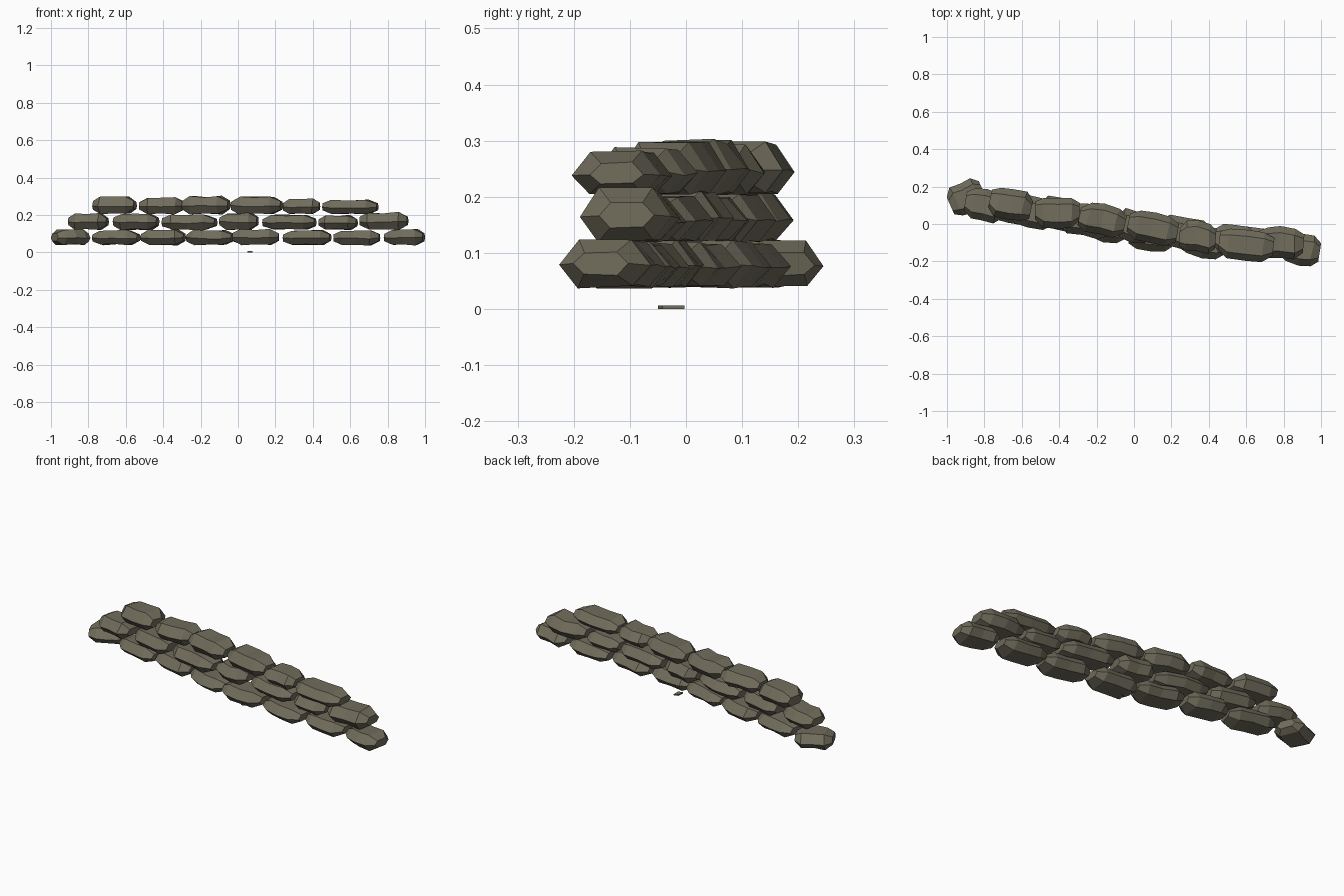
import bpy, bmesh, math, random
from mathutils import Matrix, Vector

if "Cube" in bpy.data.objects:
    bpy.data.objects.remove(bpy.data.objects["Cube"])

random.seed(4)
mat = bpy.data.materials.new("olive burlap")
mat.diffuse_color = (0.165, 0.153, 0.108, 1)
mat.use_nodes = True
mat.node_tree.nodes["Principled BSDF"].inputs["Base Color"].default_value = mat.diffuse_color

# cross-section of a flattened bag: (across, up) in -1..1
SECTION = [(-1, -0.1), (-0.6, -1), (0.6, -1), (1, -0.1), (0.58, 1), (-0.58, 1)]
# rings along the bag: (position, width scale, height scale)
RINGS = [(-1, 0.58, 0.45), (-0.62, 0.96, 0.92), (0.0, 1.0, 0.88), (0.62, 0.96, 0.95), (1, 0.58, 0.45)]


def make_object(name, bm):
    bmesh.ops.recalc_face_normals(bm, faces=bm.faces)
    me = bpy.data.meshes.new(name)
    bm.to_mesh(me)
    bm.free()
    me.materials.append(mat)
    ob = bpy.data.objects.new(name, me)
    bpy.context.collection.objects.link(ob)


def sandbag(name, x0, x1, y, yaw, z0, z1, half_width):
    """Lumpy six-sided bag filling x0..x1 and z0..z1, turned by yaw degrees."""
    bm = bmesh.new()
    a = math.radians(yaw)
    half_len = ((x1 - x0) / 2 - 0.5 * half_width * abs(math.sin(a))) / math.cos(a)
    hh = (z1 - z0) / 2
    rings = []
    for t, sw, sh in RINGS:
        lean = random.uniform(-0.008, 0.008)
        ring = []
        for w, h in SECTION:
            # outer rings bulge lengthwise at mid height
            dx = 0.05 * random.uniform(-1, 1) if abs(t) < 1 else 0
            ring.append(bm.verts.new((half_len * (t + dx), half_width * w * sw + lean,
                                      hh * (h * sh + random.uniform(-0.07, 0.07)))))
        rings.append(ring)
    for r, s in zip(rings, rings[1:]):
        for i in range(6):
            j = (i + 1) % 6
            bm.faces.new((r[i], r[j], s[j], s[i]))
    bm.faces.new(rings[0])
    bm.faces.new(rings[-1])
    bm.transform(Matrix.Translation(Vector(((x0 + x1) / 2, y, (z0 + z1) / 2))) @ Matrix.Rotation(a, 4, 'Z'))
    make_object(name, bm)


# each course: bottom height, half width, then bags (x start, x end, y, yaw, top height)
COURSES = {
    "bottom_bag": (0.037, 0.086, [
        (-1.0, -0.79, 0.14, 24, 0.125), (-0.78, -0.52, 0.09, -14, 0.12), (-0.52, -0.28, 0.05, -10, 0.122),
        (-0.28, -0.02, -0.005, -13, 0.12), (-0.03, 0.22, -0.055, -3, 0.125), (0.24, 0.50, -0.09, -8, 0.12),
        (0.51, 0.76, -0.10, -5, 0.118), (0.78, 1.0, -0.132, -9, 0.125)]),
    "middle_bag": (0.118, 0.085, [
        (-0.91, -0.69, 0.10, -10, 0.21), (-0.67, -0.42, 0.07, -12, 0.21), (-0.41, -0.11, 0.02, -12, 0.203),
        (-0.10, 0.11, -0.01, -8, 0.212), (0.13, 0.42, -0.045, -9, 0.203), (0.43, 0.64, -0.085, -7, 0.20),
        (0.65, 0.91, -0.10, -5, 0.216)]),
    "top_bag": (0.202, 0.083, [
        (-0.78, -0.54, 0.105, -13, 0.30), (-0.53, -0.29, 0.065, -2, 0.295), (-0.30, -0.04, 0.02, -12, 0.303),
        (-0.04, 0.24, -0.025, -11, 0.30), (0.24, 0.44, -0.07, -4, 0.288), (0.45, 0.75, -0.11, -7, 0.282)]),
}
for name, (z0, half_width, bags) in COURSES.items():
    for n, (x0, x1, y, yaw, z1) in enumerate(bags, 1):
        sandbag(f"{name}_{n}", x0, x1, y, yaw, z0, z1, half_width)

# small flat chip lying on the ground
bm = bmesh.new()
pts = [(0.052, -0.05), (0.078, -0.042), (0.078, -0.003), (0.055, -0.01)]
face = bm.faces.new([bm.verts.new((x, y, 0.0)) for x, y in pts])
top = bmesh.ops.extrude_face_region(bm, geom=[face])
bmesh.ops.translate(bm, vec=(0, 0, 0.006), verts=[v for v in top["geom"] if isinstance(v, bmesh.types.BMVert)])
make_object("ground_chip", bm)
